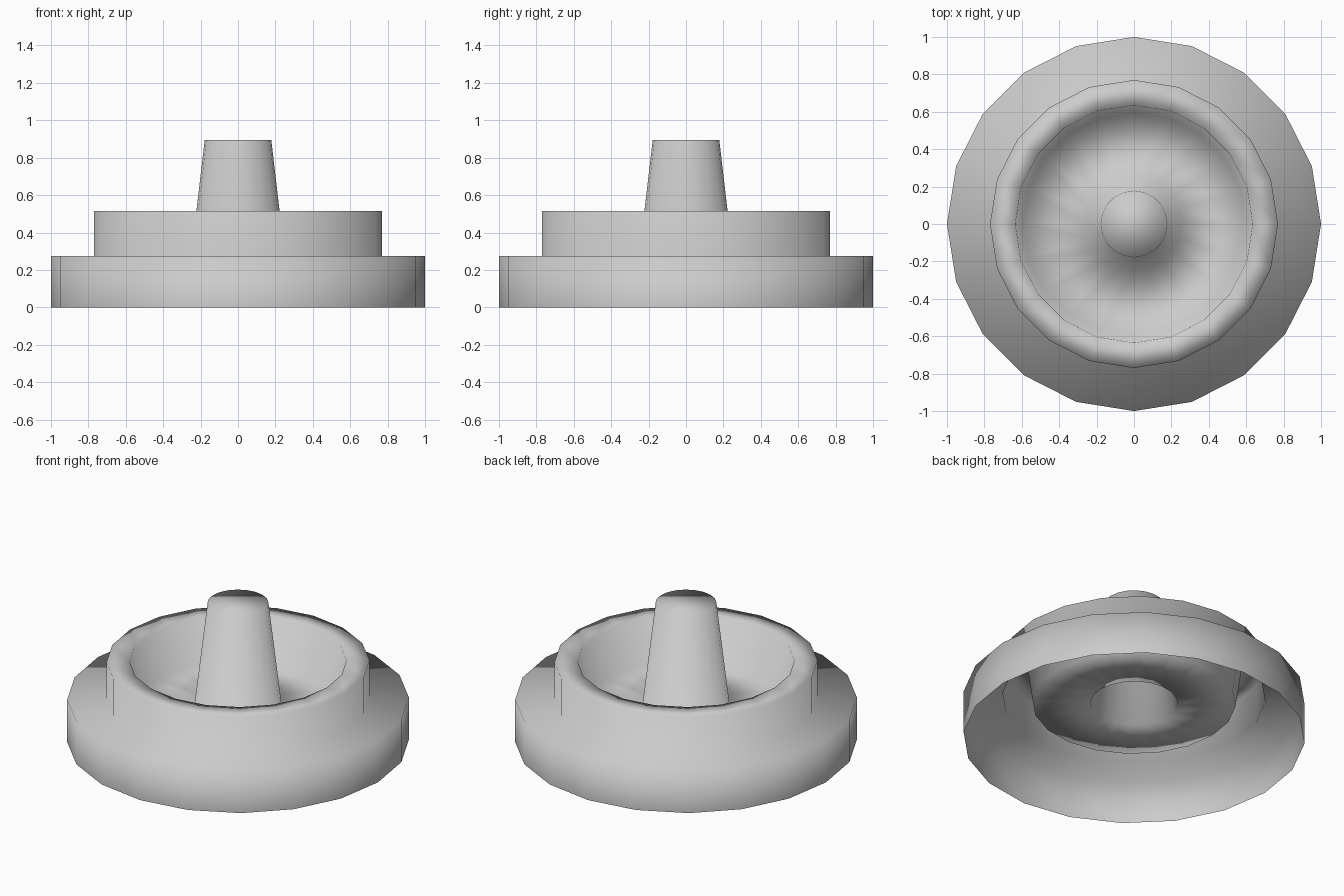
import bpy, bmesh, math

if "Cube" in bpy.data.objects:
    bpy.data.objects.remove(bpy.data.objects["Cube"])

SIDES = 20

# Profile (radius, height): outer skirt, step, collar, rim, bowl, floor, post
PROFILE = [
    (1.00, 0.00), (1.00, 0.275),
    (0.77, 0.275), (0.77, 0.515),
    (0.635, 0.515), (0.595, 0.235),
    (0.255, 0.235), (0.178, 0.895),
]


def lathe(name, profile, sides):
    """Revolve an open profile around z and cap the top."""
    bm = bmesh.new()
    rings = []
    for r, z in profile:
        rings.append([bm.verts.new((r * math.cos(math.tau * j / sides),
                                    r * math.sin(math.tau * j / sides), z))
                      for j in range(sides)])
    for low, high in zip(rings, rings[1:]):
        for j in range(sides):
            k = (j + 1) % sides
            bm.faces.new((low[j], low[k], high[k], high[j]))
    # Post cap
    bm.faces.new(rings[-1])
    # Soft shading everywhere
    for f in bm.faces:
        f.smooth = True
    mesh = bpy.data.meshes.new(name)
    bm.to_mesh(mesh)
    bm.free()
    obj = bpy.data.objects.new(name, mesh)
    bpy.context.collection.objects.link(obj)
    return obj


# Thin open-bottomed shell with a central post
lathe("stepped_dish_with_post", PROFILE, SIDES)
